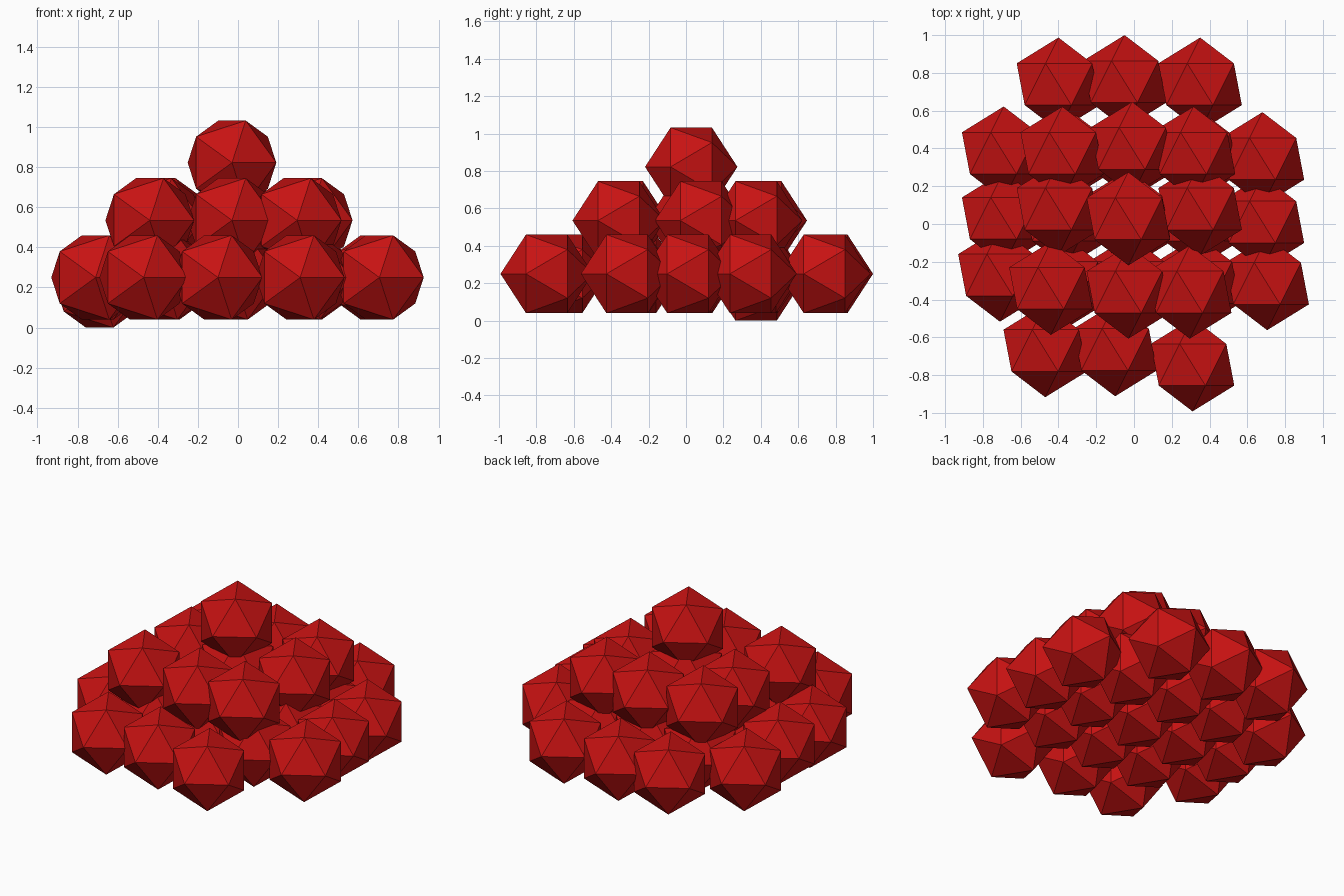
import bpy
import bmesh
from math import pi
from mathutils import Matrix

RADIUS = 0.247

cube = bpy.data.objects.get("Cube")
if cube:
    bpy.data.objects.remove(cube, do_unlink=True)

# Single flat red for every piece
red = bpy.data.materials.new("deep_red")
red.use_nodes = True
colour = (0.58, 0.006, 0.006, 1.0)
red.diffuse_color = colour
for node in red.node_tree.nodes:
    if node.type == "BSDF_PRINCIPLED":
        node.inputs["Base Color"].default_value = colour

# Shared twenty-sided ball, tipped so that one point faces the front
ball_mesh = bpy.data.meshes.new("faceted_ball")
bm = bmesh.new()
bmesh.ops.create_icosphere(bm, subdivisions=1, radius=RADIUS,
                           matrix=Matrix.Rotation(pi / 2, 4, "X"))
bm.to_mesh(ball_mesh)
bm.free()
ball_mesh.materials.append(red)


def place_layer(name, height, rows):
    """Place one loosely packed layer of balls, row by row."""
    for row_name, spots in rows.items():
        for number, (x, y) in enumerate(spots, start=1):
            ball = bpy.data.objects.new(f"{name}_{row_name}_ball_{number}", ball_mesh)
            ball.location = (x, y, height)
            bpy.context.collection.objects.link(ball)


# Bottom layer: a five-wide square without its corners
place_layer("bottom", 0.25, {
    "front": [(-0.47, -0.67), (-0.10, -0.665), (0.31, -0.745)],
    "near": [(-0.71, -0.27), (-0.37, -0.31), (-0.02, -0.31), (0.34, -0.31), (0.705, -0.315)],
    "middle": [(-0.69, 0.03), (-0.36, 0.02), (-0.02, 0.02), (0.34, 0.02), (0.68, 0.01)],
    "far": [(-0.36, 0.37), (-0.02, 0.38), (0.33, 0.37), (0.68, 0.345)],
    "back": [(-0.40, 0.74), (-0.05, 0.753), (0.35, 0.74)],
})

# One ball of the bottom layer has sunk a little
place_layer("sunken", 0.21, {"far": [(-0.69, 0.375)]})

# Middle layer: three by three
place_layer("middle", 0.535, {
    "front": [(-0.44, -0.34), (-0.03, -0.36), (0.295, -0.36)],
    "centre": [(-0.40, 0.08), (-0.03, 0.04), (0.35, 0.08)],
    "back": [(-0.38, 0.375), (-0.01, 0.40), (0.315, 0.375)],
})

# Single ball on top
place_layer("top", 0.822, {"centre": [(-0.03, 0.028)]})
